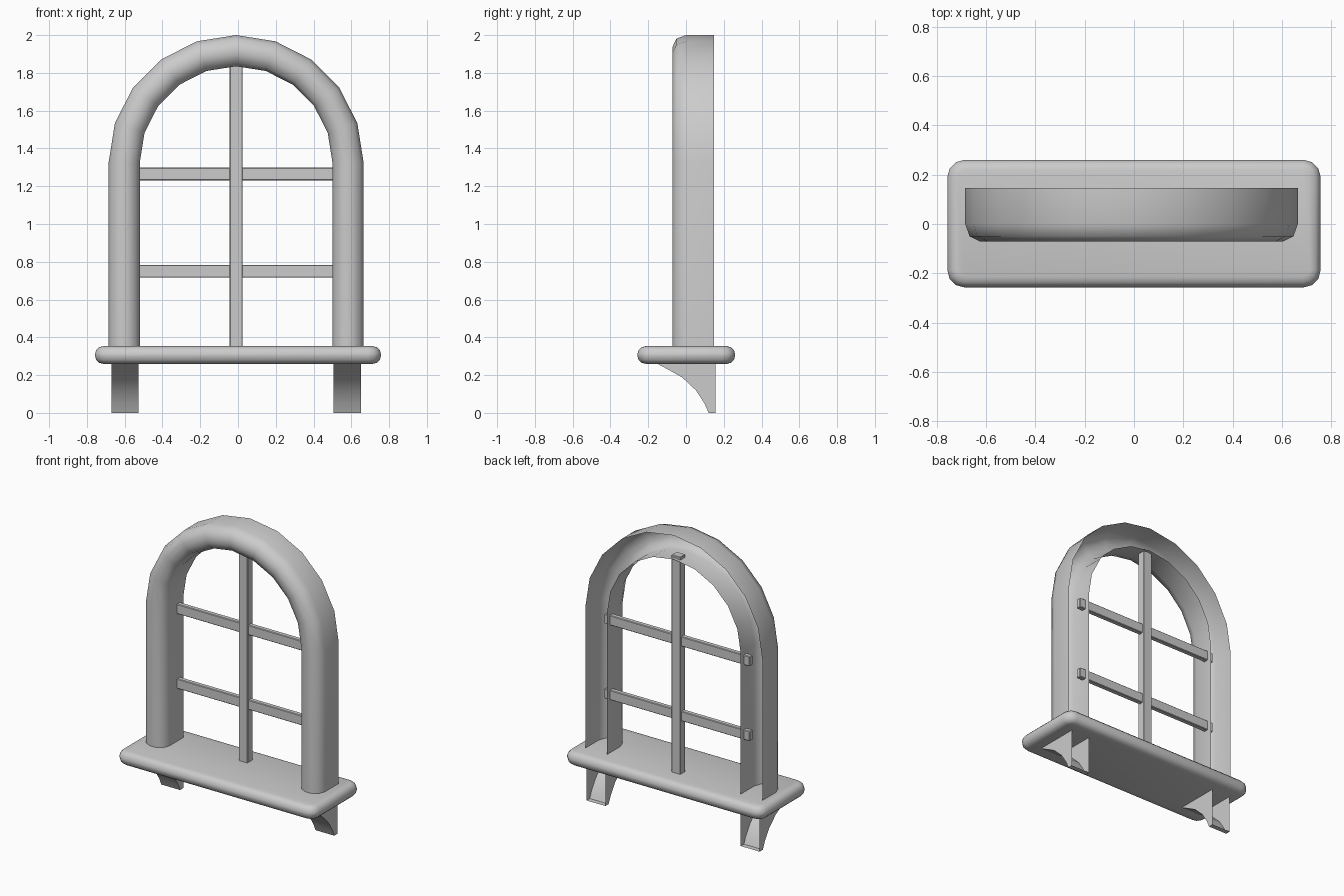
import bpy, bmesh, math

if "Cube" in bpy.data.objects:
    bpy.data.objects.remove(bpy.data.objects["Cube"])

CX = -0.01  # the arch sits slightly left of the sill centre


def finish(name, bm, smooth=None):
    bmesh.ops.recalc_face_normals(bm, faces=bm.faces)
    me = bpy.data.meshes.new(name)
    bm.to_mesh(me)
    bm.free()
    ob = bpy.data.objects.new(name, me)
    bpy.context.collection.objects.link(ob)
    if smooth:
        bpy.ops.object.select_all(action='DESELECT')
        ob.select_set(True)
        bpy.context.view_layer.objects.active = ob
        bpy.ops.object.shade_smooth_by_angle(angle=math.radians(smooth))
    return ob


def box(bm, lo, hi):
    verts = bmesh.ops.create_cube(bm, size=1)['verts']
    for v in verts:
        for i in range(3):
            v.co[i] = lo[i] + (v.co[i] + 0.5) * (hi[i] - lo[i])


def bar(name, lo, hi):
    bm = bmesh.new()
    box(bm, lo, hi)
    bmesh.ops.bevel(bm, geom=bm.edges[:], offset=0.004, segments=1, affect='EDGES')
    return finish(name, bm)


# Arched frame: a channel profile, open at the back, swept up, over and down
profile = [(.675, .147), (.675, 0), (.657, -.05), (.612, -.072),
           (.573, -.072), (.528, -.05), (.51, 0), (.51, .147)]
SPRING = 1.325
stations = [(0, 0.33)] + [(math.pi * i / 10, SPRING) for i in range(11)] + [(math.pi, 0.33)]
bm = bmesh.new()
rings = [[bm.verts.new((CX + r * math.cos(a), y, z + r * math.sin(a))) for r, y in profile]
         for a, z in stations]
for p, q in zip(rings, rings[1:]):
    for i in range(len(profile) - 1):
        bm.faces.new((p[i], p[i + 1], q[i + 1], q[i]))
finish("arched_frame", bm, 50)

# Glazing bars, their ends poking through the inner frame wall
bar("vertical_bar", (CX - .034, .068, .33), (CX + .034, .125, 1.85))
for name, z in (("lower_bar", .75), ("upper_bar", 1.265)):
    bar(name, (CX - .555, .079, z - .034), (CX + .555, .113, z + .034))

# Sill with rounded corners and half-round edges
bm = bmesh.new()
box(bm, (-.757, -.257, .26), (.757, .26, .353))
upright = [e for e in bm.edges if abs(e.verts[0].co.z - e.verts[1].co.z) > .01]
bmesh.ops.bevel(bm, geom=upright, offset=.068, segments=3, profile=.5, affect='EDGES')
rim = [e for e in bm.edges if abs(e.verts[0].co.z - e.verts[1].co.z) < .001]
bmesh.ops.bevel(bm, geom=rim, offset=.042, segments=3, profile=.5, affect='EDGES')
finish("sill", bm, 40)

# Curved brackets: hollow shells, open at the back and against the sill
curve = [(.155, 0), (.12, 0), (.098, .05), (.052, .12),
         (-.02, .188), (-.09, .227), (-.155, .262)]
for name, x in (("left_bracket", -.598), ("right_bracket", .578)):
    bm = bmesh.new()
    sides = [[bm.verts.new((x + s * .072, y, z)) for y, z in curve + [(.155, .262)]]
             for s in (-1, 1)]
    for side in sides:
        bm.faces.new(side)
    for i in range(len(curve) - 1):
        bm.faces.new((sides[0][i], sides[0][i + 1], sides[1][i + 1], sides[1][i]))
    finish(name, bm, 40)
